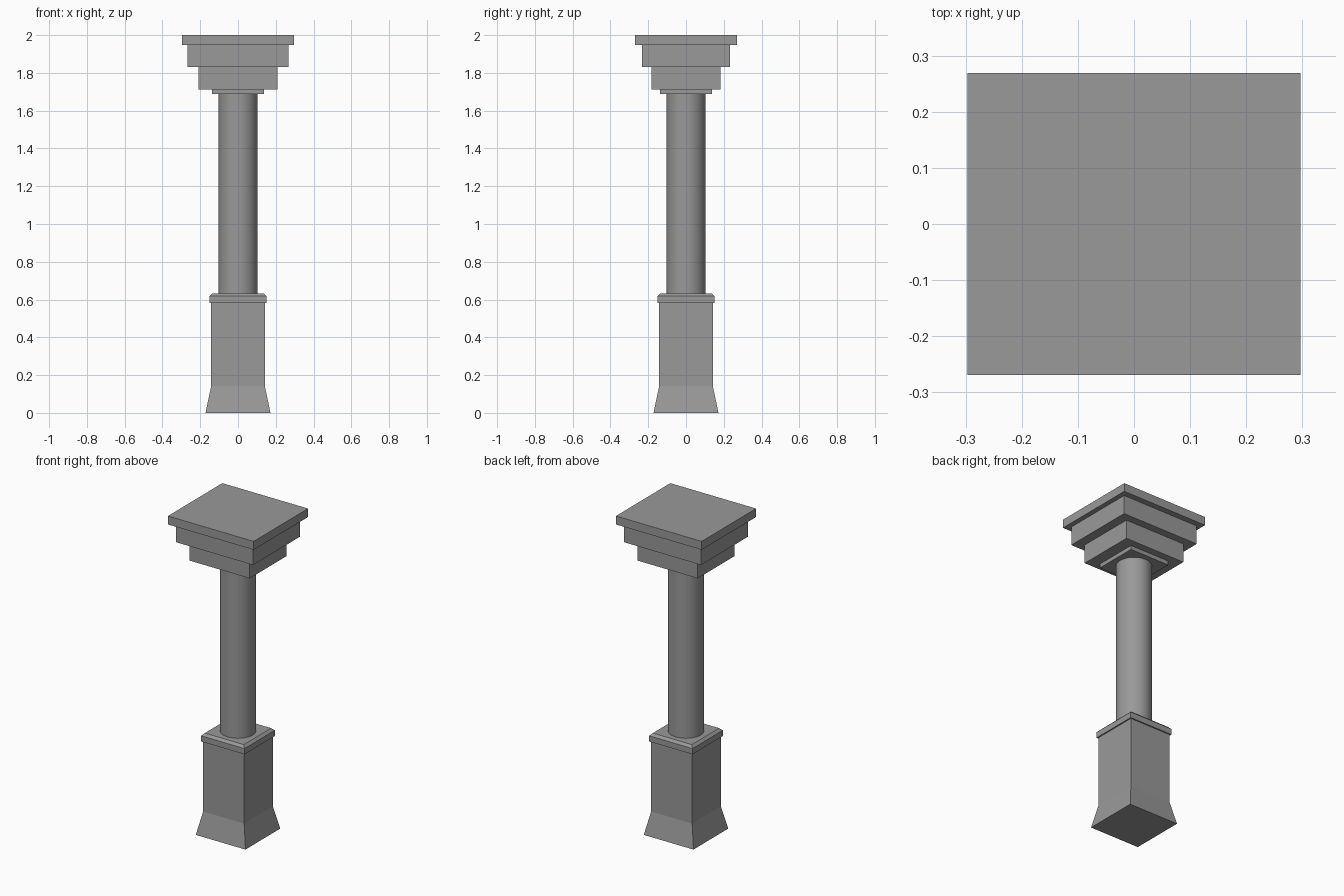
import bpy
import bmesh
from math import radians

cube = bpy.data.objects.get("Cube")
if cube:
    bpy.data.objects.remove(cube, do_unlink=True)

# Single stone colour
stone = bpy.data.materials.new("grey_stone")
stone.use_nodes = True
grey = (0.32, 0.32, 0.32, 1)
stone.diffuse_color = grey
bsdf = stone.node_tree.nodes["Principled BSDF"]
bsdf.inputs["Base Color"].default_value = grey
bsdf.inputs["Roughness"].default_value = 0.8


def stacked_block(name, levels):
    """Closed rectangular solid lofted through (half_x, half_y, z) levels."""
    bm = bmesh.new()
    rings = []
    for hx, hy, z in levels:
        corners = ((-hx, -hy), (hx, -hy), (hx, hy), (-hx, hy))
        rings.append([bm.verts.new((x, y, z)) for x, y in corners])
    for low, high in zip(rings, rings[1:]):
        for i in range(4):
            j = (i + 1) % 4
            bm.faces.new((low[i], low[j], high[j], high[i]))
    bm.faces.new(rings[0][::-1])
    bm.faces.new(rings[-1])
    mesh = bpy.data.meshes.new(name)
    bm.to_mesh(mesh)
    bm.free()
    mesh.materials.append(stone)
    obj = bpy.data.objects.new(name, mesh)
    bpy.context.collection.objects.link(obj)
    return obj


def slab(name, hx, hy, bottom, top):
    return stacked_block(name, [(hx, hy, bottom), (hx, hy, top)])


# Pedestal with flared foot
stacked_block("pedestal", [(0.172, 0.172, 0), (0.142, 0.142, 0.143),
                           (0.142, 0.142, 0.585)])

# Moulding on the pedestal, chamfered along its top
stacked_block("pedestal_moulding", [(0.15, 0.15, 0.582), (0.15, 0.15, 0.618),
                                    (0.135, 0.135, 0.633)])

# Round shaft
bottom, top = 0.625, 1.695
bpy.ops.mesh.primitive_cylinder_add(vertices=32, radius=0.103, depth=top - bottom,
                                    location=(0, 0, (bottom + top) / 2))
shaft = bpy.context.object
shaft.name = "shaft"
shaft.data.materials.append(stone)
bpy.ops.object.shade_smooth_by_angle(angle=radians(30))

# Stepped capital, each slab wider than the one below
slab("capital_neck", 0.137, 0.137, 1.687, 1.714)
slab("capital_lower_step", 0.209, 0.183, 1.712, 1.832)
slab("capital_upper_step", 0.267, 0.232, 1.83, 1.949)
slab("capital_top_slab", 0.297, 0.269, 1.947, 2.0)
